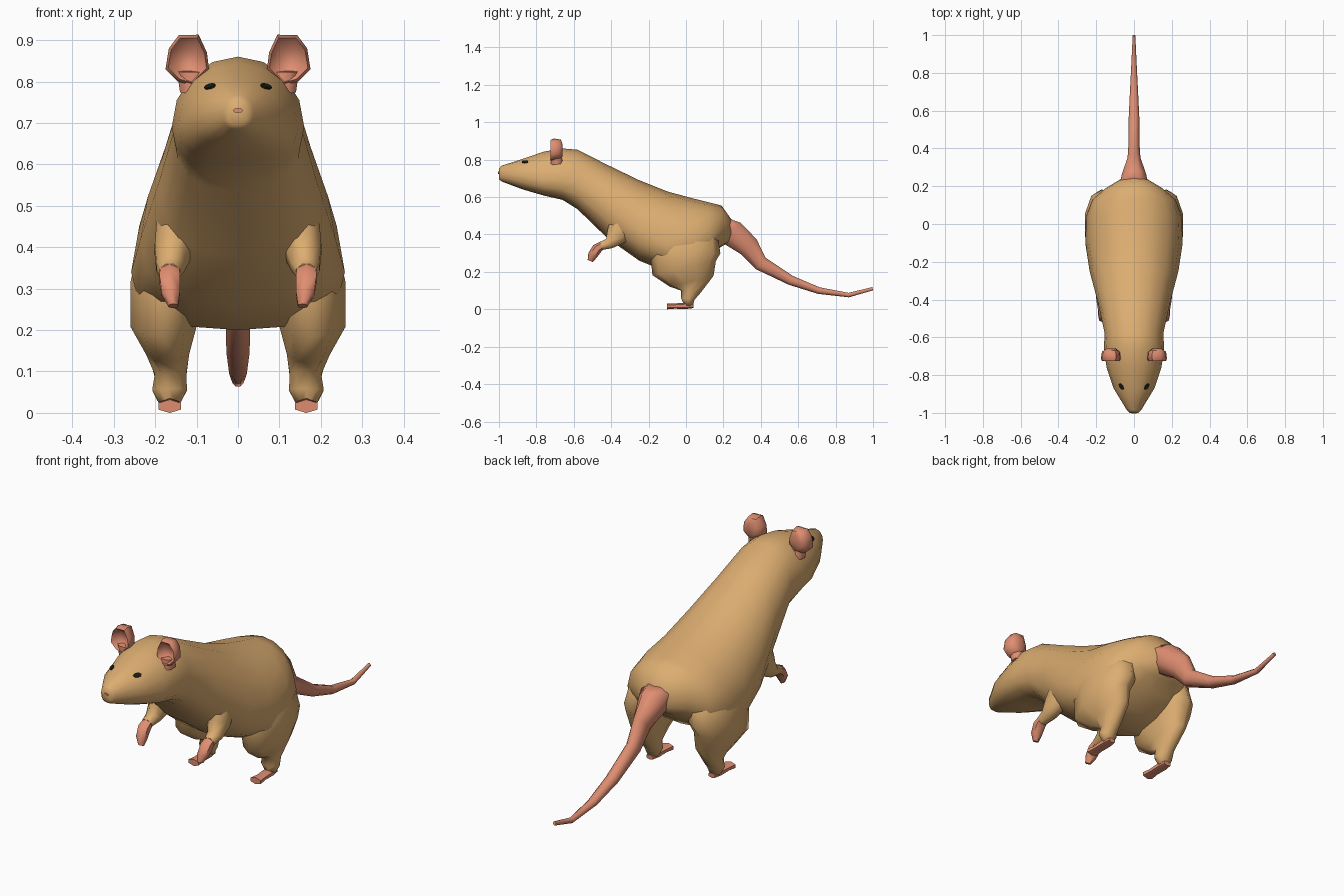
import bpy, bmesh, math
from mathutils import Vector

if "Cube" in bpy.data.objects:
    bpy.data.objects.remove(bpy.data.objects["Cube"])


def material(name, rgb):
    m = bpy.data.materials.new(name)
    m.diffuse_color = (*rgb, 1)
    m.use_nodes = True
    m.node_tree.nodes["Principled BSDF"].inputs["Base Color"].default_value = m.diffuse_color
    return m


FUR = material("tan fur", (0.72, 0.42, 0.165))
SKIN = material("pink skin", (0.74, 0.27, 0.165))
EYE = material("dark eye", (0.012, 0.011, 0.006))


def finish(name, bm, mat, mirror=False, angle=60):
    """Turn a bmesh into a shaded object, optionally mirrored across x."""
    bmesh.ops.recalc_face_normals(bm, faces=bm.faces)
    me = bpy.data.meshes.new(name)
    bm.to_mesh(me)
    bm.free()
    me.materials.append(mat)
    ob = bpy.data.objects.new(name, me)
    bpy.context.collection.objects.link(ob)
    bpy.ops.object.select_all(action='DESELECT')
    ob.select_set(True)
    bpy.context.view_layer.objects.active = ob
    bpy.ops.object.shade_smooth_by_angle(angle=math.radians(angle))
    if mirror:
        ob.modifiers.new("Mirror", 'MIRROR')
    return ob


def loft(name, rings, mat, mirror=False, angle=60):
    """Skin a list of equal-length point rings and cap both ends."""
    bm = bmesh.new()
    rows = [[bm.verts.new(p) for p in r] for r in rings]
    n = len(rows[0])
    for a, b in zip(rows, rows[1:]):
        for i in range(n):
            j = (i + 1) % n
            bm.faces.new((a[i], a[j], b[j], b[i]))
    bm.faces.new(rows[0])
    bm.faces.new(rows[-1])
    return finish(name, bm, mat, mirror, angle)


def tube(name, path, mat, sides=8, mirror=False, angle=60):
    """Path rows are x, y, z, half width in x, half depth across the path."""
    rings = []
    for k, (x, y, z, rx, rn) in enumerate(path):
        a, b = path[max(k - 1, 0)], path[min(k + 1, len(path) - 1)]
        t = Vector((0, b[1] - a[1], b[2] - a[2])).normalized()
        side = Vector((1, 0, 0))
        nrm = t.cross(side)
        ring = []
        for i in range(sides):
            ang = 2 * math.pi * (i + 0.5) / sides
            grow = 1 / math.cos(math.pi / sides)
            ring.append(Vector((x, y, z)) + side * rx * grow * math.cos(ang)
                        + nrm * rn * grow * math.sin(ang))
        rings.append(ring)
    return loft(name, rings, mat, mirror, angle)


# Body and head: y, top, bottom, half width, height of widest point
stations = [
    (-1.00, .752, .695, .022, .722), (-.985, .768, .683, .038, .724),
    (-.87, .805, .640, .108, .712), (-.76, .843, .608, .145, .69),
    (-.66, .860, .585, .160, .69), (-.58, .853, .535, .155, .68),
    (-.42, .772, .380, .190, .56), (-.25, .690, .260, .235, .42),
    (-.10, .630, .200, .258, .34), (.04, .592, .225, .252, .36),
    (.13, .570, .290, .220, .38), (.19, .555, .335, .150, .43),
    (.25, .470, .370, .050, .42)]


def body_ring(y, top, bottom, half, mid, n=16):
    ring = []
    for i in range(n):
        a = 2 * math.pi * i / n
        c, s = math.cos(a), math.sin(a)
        e = 1.0 if s > 0 else 0.8          # fuller underside
        x = half * math.copysign(abs(c) ** e, c)
        h = (top - mid) if s > 0 else (mid - bottom)
        ring.append((x, y, mid + h * math.copysign(abs(s) ** e, s)))
    return ring


body = loft("body", [body_ring(*s) for s in stations], FUR, angle=75)

# Haunches narrowing to the ankles
tube("hind_leg", [
    (.165, .015, .020, .024, .022), (.165, .010, .055, .042, .034),
    (.163, .022, .090, .038, .048), (.170, .030, .150, .052, .115),
    (.180, -.010, .220, .080, .165), (.172, -.005, .310, .088, .180),
    (.155, .000, .400, .085, .165), (.120, .020, .490, .050, .090)],
    FUR, 10, True, 75)

# Hind feet
tube("hind_foot", [
    (.165, .040, .018, .018, .010), (.165, .000, .019, .023, .015),
    (.165, -.060, .017, .022, .012), (.165, -.102, .016, .027, .014)],
    SKIN, 6, True, 40)

# Forelegs and paws
tube("front_leg", [
    (.140, -.33, .460, .055, .080), (.155, -.37, .395, .046, .060),
    (.163, -.41, .352, .034, .030), (.165, -.455, .338, .025, .022)],
    FUR, 8, True, 75)
tube("front_paw", [
    (.165, -.445, .345, .022, .018), (.165, -.475, .325, .025, .024),
    (.162, -.500, .288, .022, .022), (.156, -.512, .258, .011, .013)],
    SKIN, 6, True, 60)

# Tail
tube("tail", [
    (0, .205, .445, .075, .050), (0, .245, .408, .064, .072),
    (0, .335, .335, .034, .058), (0, .400, .245, .030, .040),
    (0, .560, .155, .028, .026), (0, .710, .100, .021, .018),
    (0, .870, .076, .013, .012), (0, .998, .110, .007, .009)],
    SKIN, 8, False, 75)

# Cupped ears: hollow front, rim, domed back
outline = [(.07, .83), (.075, .87), (.095, .913), (.143, .912),
           (.167, .88), (.175, .83), (.145, .80), (.11, .79)]
centre = Vector((.122, 0, .85))


def ear_ring(scale, y, lean):
    pts = []
    for x, z in outline:
        p = centre + (Vector((x, 0, z)) - centre) * scale
        p.y = y + lean * (z - .85)
        pts.append(p)
    return pts


loft("ear", [ear_ring(.45, -.692, 0), ear_ring(.88, -.725, 0),
             ear_ring(1, -.712, .1), ear_ring(.9, -.675, .1),
             ear_ring(.5, -.660, 0)], SKIN, True, 60)

# Ear roots joining the head
tube("ear_root", [(.105, -.69, .775, .035, .034), (.112, -.695, .825, .035, .026)],
     SKIN, 8, True)


def plate(name, near, rx, ry, mat, mirror):
    """Thin oval plate lying on the body surface."""
    ok, loc, nrm, _ = body.closest_point_on_mesh(Vector(near))
    u = Vector((0, 0, 1)).cross(nrm).normalized()
    v = nrm.cross(u)
    rings = [[loc + nrm * h + u * rx * math.cos(a * math.pi / 4)
              + v * ry * math.sin(a * math.pi / 4) for a in range(8)]
             for h in (-.003, .004)]
    return loft(name, rings, mat, mirror, 30)


# Eyes and nose
plate("eye", (.070, -.862, .792), .020, .011, EYE, True)
plate("nose", (0, -1.01, .730), .012, .006, SKIN, False)
